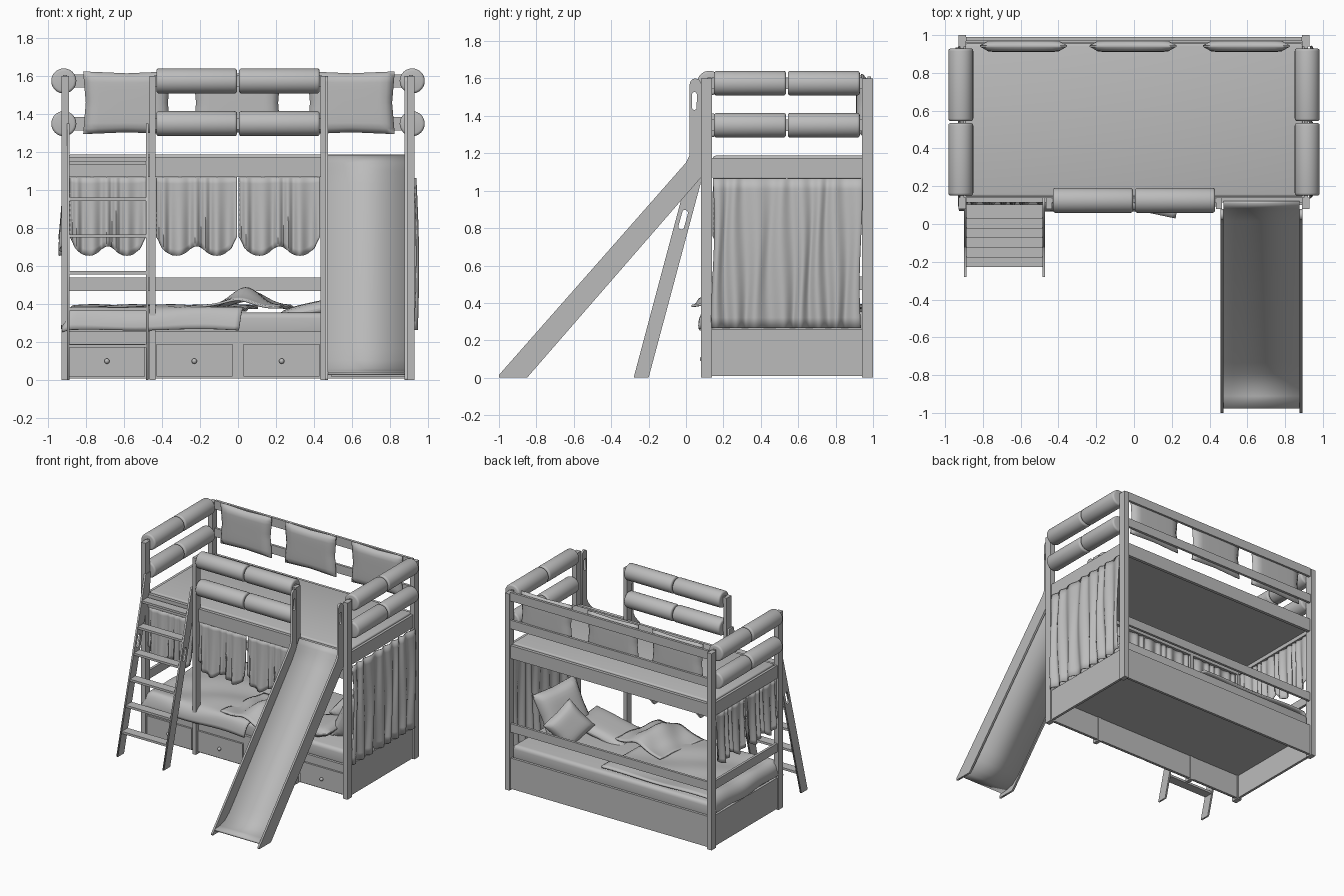
import bpy, bmesh, math
from math import sin, cos, pi, radians
from mathutils import Matrix, Vector

if bpy.data.objects.get("Cube"):
    bpy.data.objects.remove(bpy.data.objects["Cube"])

grey = bpy.data.materials.new("plain grey")
grey.use_nodes = True
grey.diffuse_color = (0.5, 0.5, 0.5, 1)
grey.node_tree.nodes["Principled BSDF"].inputs["Base Color"].default_value = (0.5, 0.5, 0.5, 1)


def finish(name, bm, smooth=0):
    mesh = bpy.data.meshes.new(name)
    bmesh.ops.recalc_face_normals(bm, faces=bm.faces)
    bm.to_mesh(mesh)
    bm.free()
    mesh.materials.append(grey)
    ob = bpy.data.objects.new(name, mesh)
    bpy.context.collection.objects.link(ob)
    if smooth:
        bpy.ops.object.select_all(action='DESELECT')
        ob.select_set(True)
        bpy.context.view_layer.objects.active = ob
        bpy.ops.object.shade_smooth_by_angle(angle=radians(smooth))
    return ob


def box(name, xs, ys, zs, bevel=0, segments=1):
    bm = bmesh.new()
    size = Matrix.Diagonal((xs[1] - xs[0], ys[1] - ys[0], zs[1] - zs[0], 1))
    mid = Matrix.Translation((sum(xs) / 2, sum(ys) / 2, sum(zs) / 2))
    bmesh.ops.create_cube(bm, size=1, matrix=mid @ size)
    if bevel:
        bmesh.ops.bevel(bm, geom=bm.edges[:], offset=bevel, segments=segments,
                        profile=0.5, affect='EDGES')
    return finish(name, bm, 40 if segments > 1 else 0)


def side_panel(name, x, thick, loops):
    """Flat panel in the YZ plane; loops after the first are holes."""
    curve = bpy.data.curves.new(name, 'CURVE')
    curve.dimensions, curve.fill_mode, curve.extrude = '2D', 'BOTH', thick / 2
    for loop in loops:
        sp = curve.splines.new('POLY')
        sp.points.add(len(loop) - 1)
        for p, (y, z) in zip(sp.points, loop):
            p.co = (y, z, 0, 1)
        sp.use_cyclic_u = True
    curve.materials.append(grey)
    ob = bpy.data.objects.new(name, curve)
    bpy.context.collection.objects.link(ob)
    ob.location.x = x
    ob.rotation_euler = (pi / 2, 0, pi / 2)
    bpy.ops.object.select_all(action='DESELECT')
    ob.select_set(True)
    bpy.context.view_layer.objects.active = ob
    bpy.ops.object.convert(target='MESH')


def slot(y, z, length, radius, tilt):
    """Rounded slot outline, tilted away from vertical."""
    pts = []
    for i in range(16):
        a = 2 * pi * i / 15.999
        u, v = radius * cos(a), radius * sin(a) + (length / 2 if i < 8 else -length / 2)
        pts.append((y + u * cos(tilt) + v * sin(tilt), z - u * sin(tilt) + v * cos(tilt)))
    return pts


def sheet(name, nu, nv, place, thick=0.006):
    """Cloth grid placed by a function of u, v in 0..1."""
    bm = bmesh.new()
    rows = [[bm.verts.new(place(i / nu, j / nv)) for i in range(nu + 1)] for j in range(nv + 1)]
    for a, b in zip(rows, rows[1:]):
        for i in range(nu):
            bm.faces.new((a[i], a[i + 1], b[i + 1], b[i]))
    ob = finish(name, bm, 60)
    mod = ob.modifiers.new("cloth thickness", 'SOLIDIFY')
    mod.thickness, mod.offset = thick, 0
    return ob


def bolster(name, centre, length, axis):
    bm = bmesh.new()
    rot = Matrix.Rotation(pi / 2, 4, 'Y' if axis == 'x' else 'X')
    bmesh.ops.create_cone(bm, cap_ends=True, segments=32, radius1=0.066, radius2=0.066,
                          depth=length, matrix=Matrix.Translation(centre) @ rot)
    rims = [e for e in bm.edges if any(len(f.verts) > 4 for f in e.link_faces)]
    bmesh.ops.bevel(bm, geom=rims, offset=0.014, segments=3, profile=0.5, affect='EDGES')
    finish(name, bm, 50)


def cushion(name, centre, size, rot=(0, 0, 0), flat=0.3):
    """Puffy pillow: thick in the middle, pinched at the seam."""
    bm = bmesh.new()
    bmesh.ops.create_cube(bm, size=2)
    bmesh.ops.subdivide_edges(bm, edges=bm.edges[:], cuts=11, use_grid_fill=True)
    turn = Matrix.Translation(centre)
    for ang, ax in zip(rot, 'XYZ'):
        turn = turn @ Matrix.Rotation(radians(ang), 4, ax)
    for v in bm.verts:
        x, y, z = v.co
        puff = max(0, (1 - x ** 4) * (1 - z ** 4)) ** flat
        inset = 1 - 0.06 * (1 - abs(x)) * abs(z) - 0.06 * (1 - abs(z)) * abs(x)
        v.co = turn @ Vector((x * size[0] * inset / 2, y * size[1] / 2 * (0.12 + 0.88 * puff),
                              z * size[2] * inset / 2))
    finish(name, bm, 60)


# Posts
for s, side in ((1, "left"), (-1, "right")):
    x = sorted((s * 0.89, s * 0.93))
    box(side + "_front_post", x, (0.08, 0.14), (0, 1.6))
    box(side + "_back_post", x, (0.94, 1.0), (0, 1.6))
    x = sorted((s * 0.435, s * 0.465))
    box(side + "_inner_post", x, (0.08, 0.14), (0, 1.6))

# Lower base, open underneath, with a bed board
box("base_back", (-0.89, 0.89), (0.965, 0.985), (0.01, 0.26))
box("base_front", (-0.89, 0.89), (0.115, 0.135), (0.01, 0.255))
for s, side in ((1, "left"), (-1, "right")):
    x = sorted((s * 0.9, s * 0.92))
    box(side + "_base_end", x, (0.14, 0.94), (0.01, 0.26))
    box(side + "_deck_end", x, (0.14, 0.94), (1.07, 1.175))
box("lower_bed_board", (-0.9, 0.9), (0.13, 0.97), (0.2, 0.23))

# Drawer fronts with knobs
for i in range(4):
    x = -0.69 + i * 0.46
    box("drawer_front", (x - 0.2, x + 0.2), (0.1, 0.116), (0.02, 0.19))
    bm = bmesh.new()
    bmesh.ops.create_uvsphere(bm, u_segments=12, v_segments=8, radius=0.014,
                              matrix=Matrix.Translation((x, 0.088, 0.1)))
    finish("drawer_knob", bm, 60)

# Upper deck and its mattress
box("deck_front", (-0.89, 0.89), (0.115, 0.14), (1.07, 1.175))
box("deck_back", (-0.89, 0.89), (0.96, 0.985), (1.07, 1.175))
box("deck_board", (-0.9, 0.9), (0.14, 0.96), (1.1, 1.13))
box("upper_mattress", (-0.895, 0.895), (0.145, 0.955), (1.13, 1.187), 0.012, 3)

# Lower back and end safety rails
box("lower_back_rail", (-0.89, 0.89), (0.965, 0.985), (0.47, 0.54))
box("lower_end_rail", (-0.92, -0.9), (0.14, 0.94), (0.47, 0.54))

# Upper rails and the bolsters wrapped round them
for z in (1.575, 1.35):
    box("upper_back_rail", (-0.89, 0.89), (0.97, 0.99), (z - 0.035, z + 0.035))
    box("upper_front_rail", (-0.44, 0.44), (0.115, 0.135), (z - 0.03, z + 0.03))
    for s in (1, -1):
        bolster("front_bolster", (s * 0.2175, 0.125, z), 0.425, 'x')
        box("upper_end_rail", sorted((s * 0.9, s * 0.92)), (0.14, 0.94), (z - 0.03, z + 0.03))
        for y in (0.3425, 0.737):
            bolster("end_bolster", (s * 0.917, y, z), 0.385, 'y')

# Back pads hanging inside the rails
for x in (-0.585, -0.005, 0.595):
    cushion("back_pad", (x, 0.942, 1.46), (0.46, 0.065, 0.33), flat=0.2)

# Ladder: leaning stringers with grip slots, and flat treads
lean = math.atan(0.267)
for x in (-0.893, -0.478):
    side_panel("ladder_stringer", x, 0.014,
               [[(-0.28, 0), (-0.2, 0), (0.14, 1.27), (0.14, 1.35), (0.08, 1.35)],
                slot(-0.015, 0.845, 0.075, 0.016, lean)])
for i in range(6):
    z = 0.18 + i * 0.193
    y = -0.24 + 0.267 * z
    box("ladder_tread", (-0.886, -0.485), (y - 0.037, y + 0.037), (z - 0.009, z + 0.009))

# Slide: side walls with upright grips, and a curved chute
grip = [(0.05 + 0.03 * cos(a), 1.57 + 0.03 * sin(a)) for a in (i * pi / 8 for i in range(9))]
for x in (0.467, 0.885):
    side_panel("slide_wall", x, 0.016,
               [[(-1, 0), (-0.85, 0), (0.08, 1.07)] + grip + [(0.02, 1.19), (0, 1.15), (-1, 0.015)],
                slot(0.045, 1.48, 0.07, 0.013, 0)])
track = [(-0.975, 0.035), (-0.91, 0.04), (-0.85, 0.055), (-0.79, 0.1), (-0.73, 0.165),
         (0.02, 1.03), (0.07, 1.1), (0.09, 1.14), (0.115, 1.18)]
sheet("slide_chute", 1, len(track) - 1,
      lambda u, v: (0.475 + 0.402 * u, *track[round(v * (len(track) - 1))]), 0.014)


# Long curtain at the slide end
def long_curtain(u, v):
    y = 0.145 + 0.79 * u
    fold = sin(u * 46 + 1.2 * sin(u * 9)) * (0.008 + 0.008 * v)
    return (0.928 + fold + 0.01 * sin(pi * v), y + 0.008 * sin(v * 5 + u * 20), 1.065 - 0.8 * v)


sheet("long_curtain", 110, 14, long_curtain)


# Short valances with scalloped hems, along the front and the ladder end
def valance(name, start, end, along_x):
    def place(u, v):
        t = start + (end - start) * u
        hem = 0.67 + 0.035 * abs(cos(2 * pi * u)) ** 3 - 0.015 * sin(2 * pi * u) ** 2
        hem += 0.05 * max(0, abs(2 * u - 1) - 0.85) / 0.15
        wave = (0.005 + 0.011 * v) * sin(u * 38 + 1.5 * sin(u * 11))
        z = 1.068 - (1.068 - hem) * v
        bulge = 0.012 * v * v
        return (t, 0.12 + wave - bulge, z) if along_x else (-0.915 + wave - bulge, t, z)
    sheet(name, 56, 12, place)


for a, b in ((-0.885, -0.485), (-0.43, -0.005), (0.005, 0.432)):
    valance("front_valance", a, b, True)
for a, b in ((0.145, 0.535), (0.545, 0.935)):
    valance("end_valance", a, b, False)

# Lower mattress with blanket and pillows
box("lower_mattress", (-0.895, 0.895), (0.14, 0.96), (0.23, 0.355), 0.03, 4)


def blanket(u, v):
    x = -0.925 + (0.93 + 0.1 * v) * u
    ripple = 0.007 * sin(9 * u + 7 * v) + 0.006 * sin(17 * v - 8 * u)
    if v < 0.25:
        a = v / 0.25 * pi / 2
        y, z = 0.15 - 0.075 * cos(a) ** 0.7, 0.265 + 0.115 * sin(a)
    else:
        y, z = 0.15 + (v - 0.25) / 0.75 * 0.79, 0.38
    end = max(0, 0.06 - u) / 0.06
    return (x, y + ripple * 0.5, z + ripple - 0.1 * end ** 2 * (z - 0.25) / 0.13)


def turned_corner(u, v):
    x = -0.25 + 0.47 * u + 0.08 * v
    peak = math.exp(-((u - 0.55) / 0.22) ** 2) * (0.4 + 0.6 * sin(pi * v))
    return (x, 0.13 + 0.45 * v - 0.1 * u, 0.385 + 0.095 * peak + 0.006 * sin(12 * v + 6 * u))


sheet("blanket", 36, 32, blanket, 0.014)
sheet("turned_blanket_corner", 24, 16, turned_corner, 0.012)
cushion("sleeping_pillow", (0.44, 0.35, 0.375), (0.5, 0.09, 0.36), (90, 0, 12), 0.5)
cushion("large_pillow", (0.76, 0.5, 0.5), (0.4, 0.15, 0.4), (0, 25, 72), 0.5)
cushion("small_pillow", (0.62, 0.62, 0.46), (0.28, 0.12, 0.28), (-25, 35, 65), 0.5)
